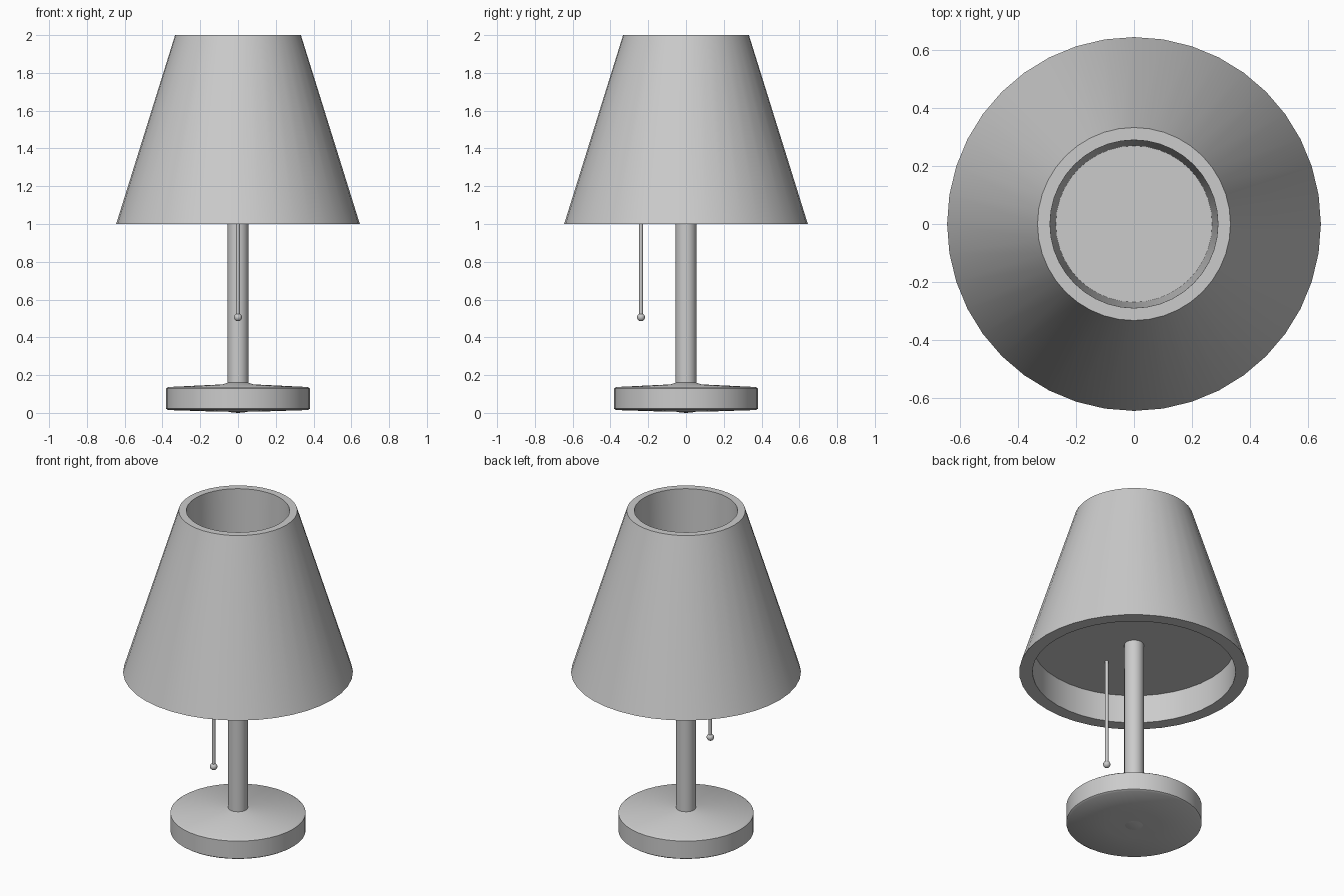
import bpy, bmesh, math

if "Cube" in bpy.data.objects:
    bpy.data.objects.remove(bpy.data.objects["Cube"])


def lathe(name, profile, sides, loc=(0, 0, 0)):
    """Revolve an (r, z) profile around z; r = 0 makes a pole point."""
    bm = bmesh.new()
    rings = []
    for r, z in profile:
        if r == 0:
            rings.append([bm.verts.new((0, 0, z))] * sides)
        else:
            rings.append([bm.verts.new((r * math.cos(2 * math.pi * i / sides),
                                        r * math.sin(2 * math.pi * i / sides), z))
                          for i in range(sides)])
    for a, b in zip(rings, rings[1:]):
        for i in range(sides):
            j = (i + 1) % sides
            bm.faces.new(list(dict.fromkeys((a[i], a[j], b[j], b[i]))))
    bmesh.ops.recalc_face_normals(bm, faces=bm.faces)
    mesh = bpy.data.meshes.new(name)
    bm.to_mesh(mesh)
    bm.free()
    ob = bpy.data.objects.new(name, mesh)
    bpy.context.collection.objects.link(ob)
    ob.location = loc
    bpy.ops.object.select_all(action='DESELECT')
    ob.select_set(True)
    bpy.context.view_layer.objects.active = ob
    bpy.ops.object.shade_smooth_by_angle(angle=math.radians(35))
    return ob


# Shade: cone with a shallow recess underneath and a deep well on top
lathe("shade", [(0, 1.175), (0.57, 1.175), (0.57, 1.0), (0.645, 1.0),
                (0.333, 2.0), (0.29, 2.0), (0.27, 1.26), (0, 1.26)], 40)

# Base: slightly domed disc on both faces
lathe("base", [(0, 0.005), (0.15, 0.008), (0.37, 0.015), (0.38, 0.022), (0.38, 0.13),
               (0.37, 0.137), (0.08, 0.151), (0.055, 0.16), (0, 0.16)], 40)
lathe("base_foot", [(0, 0), (0.03, 0.002), (0.06, 0.008), (0, 0.008)], 24)

# Stem
lathe("stem", [(0, 0.1), (0.055, 0.1), (0.055, 1.18), (0, 1.18)], 32)

# Pull cord and its bead
cord_y = -0.238
lathe("pull_cord", [(0, 0.51), (0.01, 0.51), (0.01, 1.18), (0, 1.18)], 16, (0, cord_y, 0))
bead = [(0.021 * math.sin(math.pi * k / 10) if 0 < k < 10 else 0,
         -0.021 * math.cos(math.pi * k / 10)) for k in range(11)]
lathe("pull_bead", bead, 20, (0, cord_y, 0.506))
